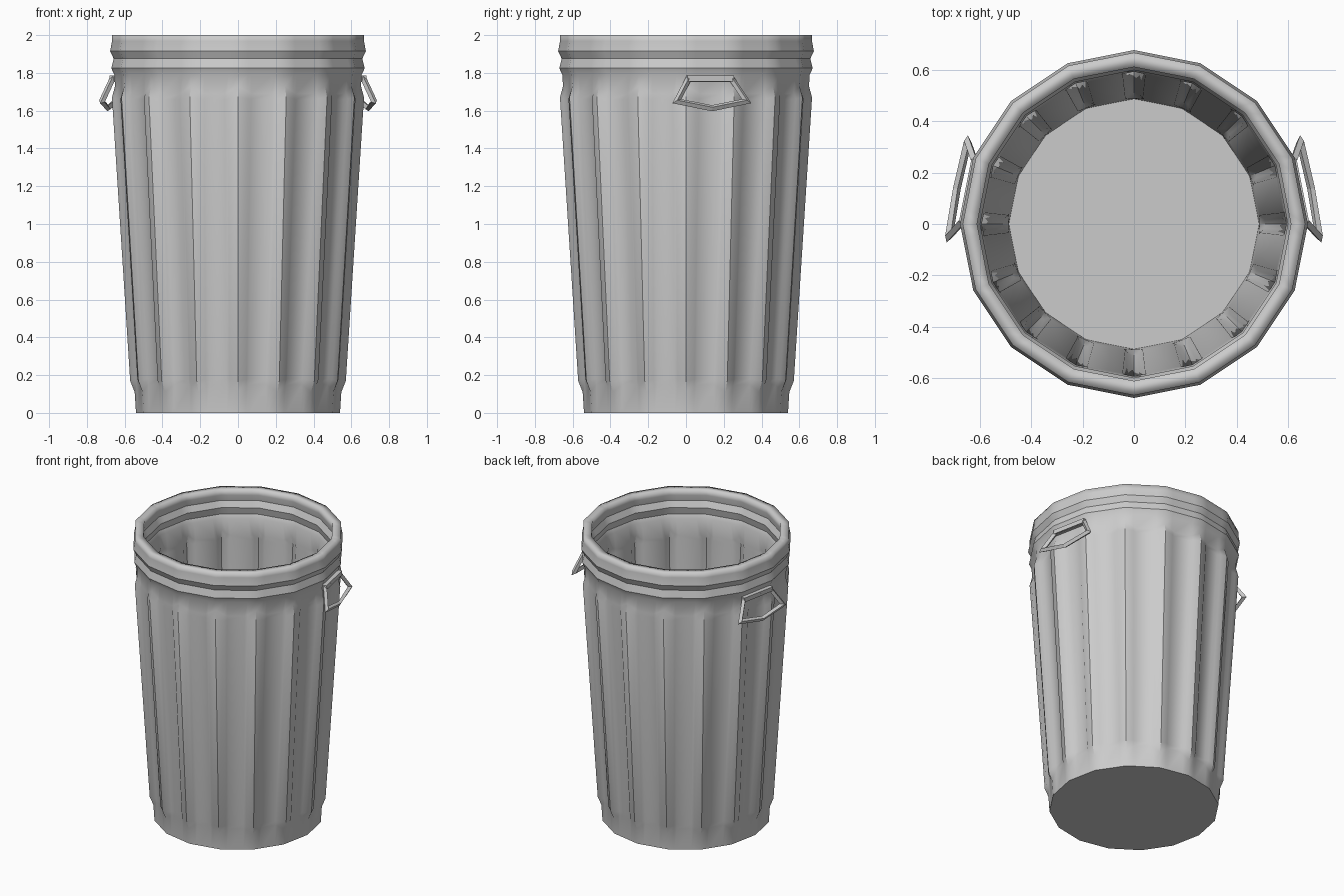
import bpy, bmesh
from math import pi, cos, sin, radians
from mathutils import Vector, Matrix

if "Cube" in bpy.data.objects:
    bpy.data.objects.remove(bpy.data.objects["Cube"])

N = 16
HALF = pi / N
COLS = [(-6.3, 0.0), (-4.6, 0.75), (0.0, 1.0), (4.6, 0.75), (6.3, 0.0)]  # angle, flute height
DEPTH = 0.02


def body_r(z):
    return 0.54 + 0.115 * z / 1.79


def poly_r(r, a):
    # radius of the 16-sided outline at angle a from a corner
    return r * cos(HALF) / cos(HALF - abs(a))


def finish(name, bm, angle=30):
    me = bpy.data.meshes.new(name)
    bm.to_mesh(me)
    bm.free()
    ob = bpy.data.objects.new(name, me)
    bpy.context.collection.objects.link(ob)
    bpy.ops.object.select_all(action='DESELECT')
    ob.select_set(True)
    bpy.context.view_layer.objects.active = ob
    if angle:
        bpy.ops.object.shade_smooth_by_angle(angle=radians(angle))
    return ob


# Rows: (radius, z, end-point z shift, flute amount), floor to rim
rows = [(body_r(0), 0.0, 0, 0),
        (body_r(.15), 0.15, -0.04, 0),
        (body_r(.18), 0.18, -0.01, 1),
        (body_r(1.66), 1.66, 0.01, 1),
        (body_r(1.69), 1.69, 0.04, 0),
        (0.655, 1.79, 0, 0),
        (0.671, 1.825, 0, 0),
        (0.658, 1.875, 0, 0),
        (0.677, 1.915, 0, 0),
        (0.667, 1.968, 0, 0),
        (0.667, 2.0, 0, 0)]

# Fluted can body with ribbed rim
bm = bmesh.new()
rings = []
for r, z, shift, amount in rows:
    ring = []
    for i in range(N):
        for deg, h in COLS:
            a = radians(deg)
            zz = z + shift * (1 - abs(deg) / 6.3)
            rr = body_r(zz) if shift else r
            rad = poly_r(rr, a) + DEPTH * h * amount
            t = 2 * HALF * i + a
            ring.append(bm.verts.new((rad * cos(t), rad * sin(t), zz)))
    rings.append(ring)
M = len(rings[0])
for lo, hi in zip(rings, rings[1:]):
    for i in range(M):
        j = (i + 1) % M
        bm.faces.new((lo[i], lo[j], hi[j], hi[i]))
bm.faces.new(rings[0][::-1])
can = finish("can_body", bm)
sol = can.modifiers.new("wall", 'SOLIDIFY')
sol.thickness = 0.055
sol.offset = -1
sol.use_even_offset = True

# Handles sit on the flat facet beside the x axis, mirrored to the other side
n = Vector((cos(HALF), sin(HALF), 0))
t = Vector((-sin(HALF), cos(HALF), 0))
up = Vector((0, 0, 1))


def tube(bm, pts, rad):
    # closed loop of four-sided mitred tube
    c = sum(pts, Vector()) / len(pts)
    normal = (pts[1] - pts[0]).cross(pts[2] - pts[1]).normalized()
    loops = []
    for i, p in enumerate(pts):
        d0 = (p - pts[i - 1]).normalized()
        d1 = (pts[(i + 1) % len(pts)] - p).normalized()
        out = (d0 - d1).normalized()
        miter = rad / max(0.5, cos(d0.angle(d1) / 2))
        loops.append([bm.verts.new(p + v) for v in
                      (out * miter, normal * rad, -out * miter, -normal * rad)])
    for i in range(len(pts)):
        a, b = loops[i], loops[(i + 1) % len(pts)]
        for k in range(4):
            bm.faces.new((a[k], a[(k + 1) % 4], b[(k + 1) % 4], b[k]))
    bmesh.ops.recalc_face_normals(bm, faces=bm.faces[:])


def mirror_x(ob):
    m = ob.modifiers.new("other_side", 'MIRROR')
    m.use_mirror_merge = False
    mo = bpy.context.object
    return mo


path = [(-.117, .655, 1.768), (.117, .655, 1.768), (.188, .697, 1.65),
        (0, .703, 1.613), (-.188, .697, 1.65)]
bm = bmesh.new()
tube(bm, [t * a + n * b + up * c for a, b, c in path], 0.016)
mirror_x(finish("handle", bm, 0))

# Hinge bar fixing the handle to the can
bm = bmesh.new()
rot = Matrix((n, t, up)).transposed().to_4x4()
bmesh.ops.create_cube(bm, size=1, matrix=Matrix.Translation(n * .65 + up * 1.77)
                      @ rot @ Matrix.Diagonal((.04, .25, .03, 1)))
mirror_x(finish("handle_hinge", bm, 0))
